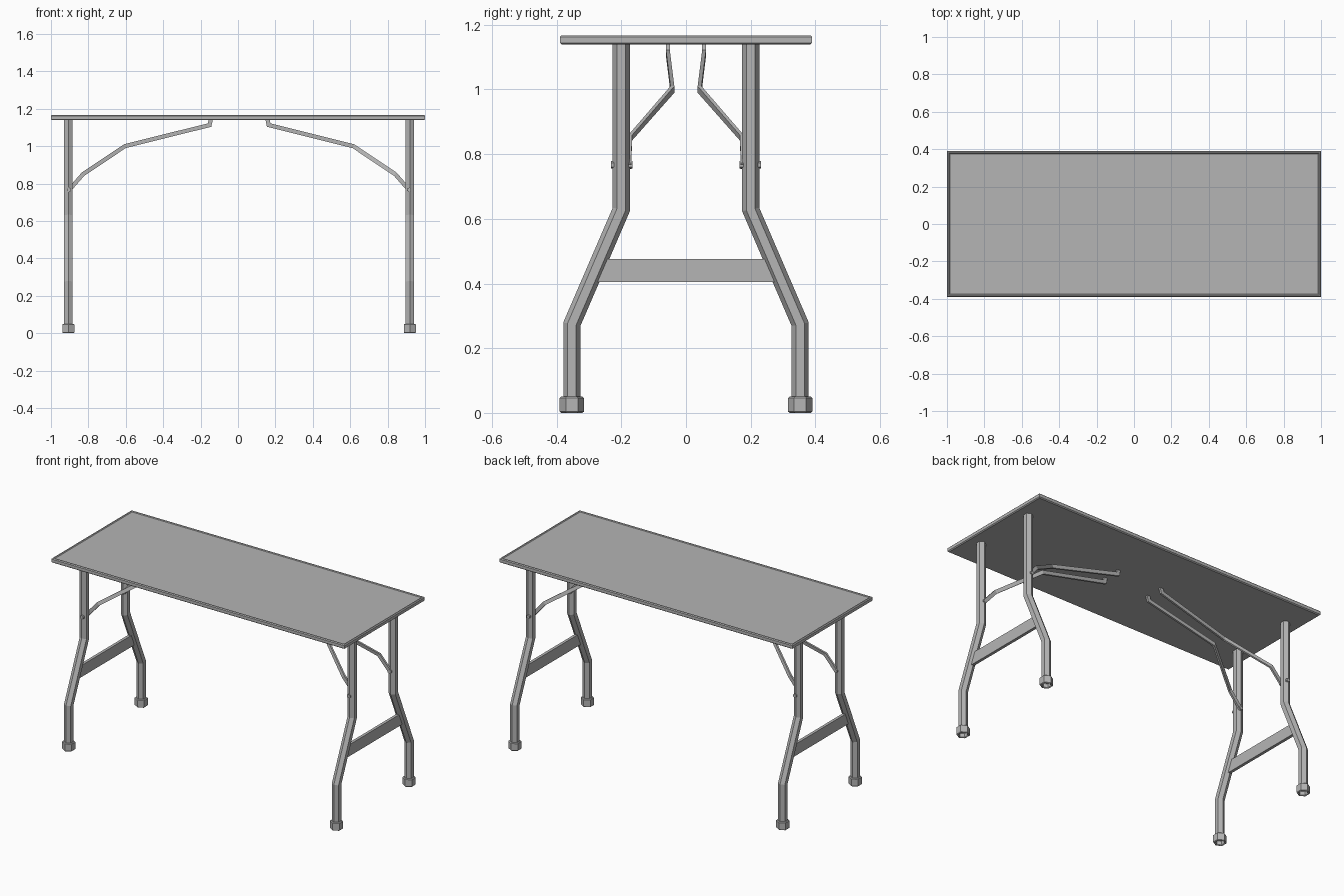
import bpy, bmesh, math
from mathutils import Vector

if "Cube" in bpy.data.objects:
    bpy.data.objects.remove(bpy.data.objects["Cube"])

CX = 0.006  # leg sets are mirrored about this x

GREY = bpy.data.materials.new("dark_grey")
GREY.diffuse_color = (0.46, 0.46, 0.46, 1)
GREY.use_nodes = True
GREY.node_tree.nodes["Principled BSDF"].inputs["Base Color"].default_value = GREY.diffuse_color


def finish(name, bm, bevel=0.0):
    me = bpy.data.meshes.new(name)
    bm.to_mesh(me)
    bm.free()
    me.materials.append(GREY)
    ob = bpy.data.objects.new(name, me)
    bpy.context.collection.objects.link(ob)
    if bevel:
        m = ob.modifiers.new("bevel", 'BEVEL')
        m.width, m.segments = bevel, 1
        m.limit_method = 'ANGLE'
        m.angle_limit = math.radians(70)
    return ob


def skin(bm, rings):
    """Join rings of points into a closed body; returns the first cap."""
    rings = [[bm.verts.new(p) for p in r] for r in rings]
    k = len(rings[0])
    for r, s in zip(rings, rings[1:]):
        for j in range(k):
            bm.faces.new((r[j], r[(j + 1) % k], s[(j + 1) % k], s[j]))
    cap = bm.faces.new(rings[0])
    bm.faces.new(rings[-1])
    bmesh.ops.recalc_face_normals(bm, faces=bm.faces)
    return cap


def sweep(name, path, axis, profile, bevel=0.0, hollow=0.0):
    """Mitred sweep; profile u lies in the bend plane, v along the axis."""
    axis = Vector(axis)
    pts = [Vector(p) for p in path]
    flat = [p - axis * p.dot(axis) for p in pts]
    norms = [axis.cross(b - a).normalized() for a, b in zip(flat, flat[1:])]
    rings = []
    for i, p in enumerate(pts):
        a, b = norms[max(i - 1, 0)], norms[min(i, len(norms) - 1)]
        n = (a + b).normalized()
        n = n / n.dot(a)
        rings.append([p + n * u + axis * v for u, v in profile])
    bm = bmesh.new()
    cap = skin(bm, rings)
    if hollow:
        up = (pts[-1] - pts[0]).normalized() * hollow
        bmesh.ops.inset_individual(bm, faces=[cap], thickness=0.011)
        inner = bmesh.ops.extrude_discrete_faces(bm, faces=[cap])["faces"][0]
        bmesh.ops.translate(bm, verts=inner.verts, vec=up)
    return finish(name, bm, bevel)


def hexagon(r):
    return [(r * math.cos(i * math.pi / 3), r * math.sin(i * math.pi / 3)) for i in range(6)]


# Table top with slightly raised, chamfered rim
bm = bmesh.new()
layers = [(1.139, 0.006), (1.144, 0.0), (1.162, 0.0), (1.167, 0.005), (1.167, 0.011), (1.163, 0.015)]
skin(bm, [[(sx * (1 - d), sy * (0.39 - d), z)
           for sx, sy in ((-1, -1), (1, -1), (1, 1), (-1, 1))] for z, d in layers])
finish("table_top", bm)

bar = [(-0.011, -0.006), (0.011, -0.006), (0.011, 0.006), (-0.011, 0.006)]
X, Y = (1, 0, 0), (0, 1, 0)

for sx, side in ((-1, "left"), (1, "right")):
    lx = CX + sx * 0.913
    for sy, end in ((-1, "front"), (1, "back")):
        tag = f"{end}_{side}"
        # Bent hexagonal leg tube
        leg = [(0.353, 0.036), (0.353, 0.274), (0.2, 0.629), (0.2, 1.142)]
        sweep("leg_" + tag, [(lx, sy * y, z) for y, z in leg], X, hexagon(0.0265))
        # Hollow foot cap
        sweep("foot_" + tag, [(lx, sy * 0.353, z) for z in (0, 0.05)], X,
              hexagon(0.0375), 0.004, 0.03)
        # Pivot bolt through the leg
        bx = CX + sx * 0.909
        sweep("bolt_" + tag, [(bx, sy * y, 0.767) for y in (0.166, 0.232)], X, hexagon(0.012))
        # Folding brace
        brace = [(0.912, 0.175, 0.762), (0.835, 0.173, 0.85), (0.611, 0.042, 1.0),
                 (0.158, 0.056, 1.113), (0.152, 0.055, 1.142)]
        sweep("brace_" + tag, [(CX + sx * x, sy * y, z) for x, y, z in brace], Y, bar)
    # Cross panel between the legs, ends following the slant
    bm = bmesh.new()
    bmesh.ops.create_cube(bm, size=1)
    for v in bm.verts:
        half = 0.262 if v.co.z > 0 else 0.292
        v.co = (lx + v.co.x * 0.018, math.copysign(half, v.co.y), 0.4405 + v.co.z * 0.071)
    finish("cross_panel_" + side, bm)
